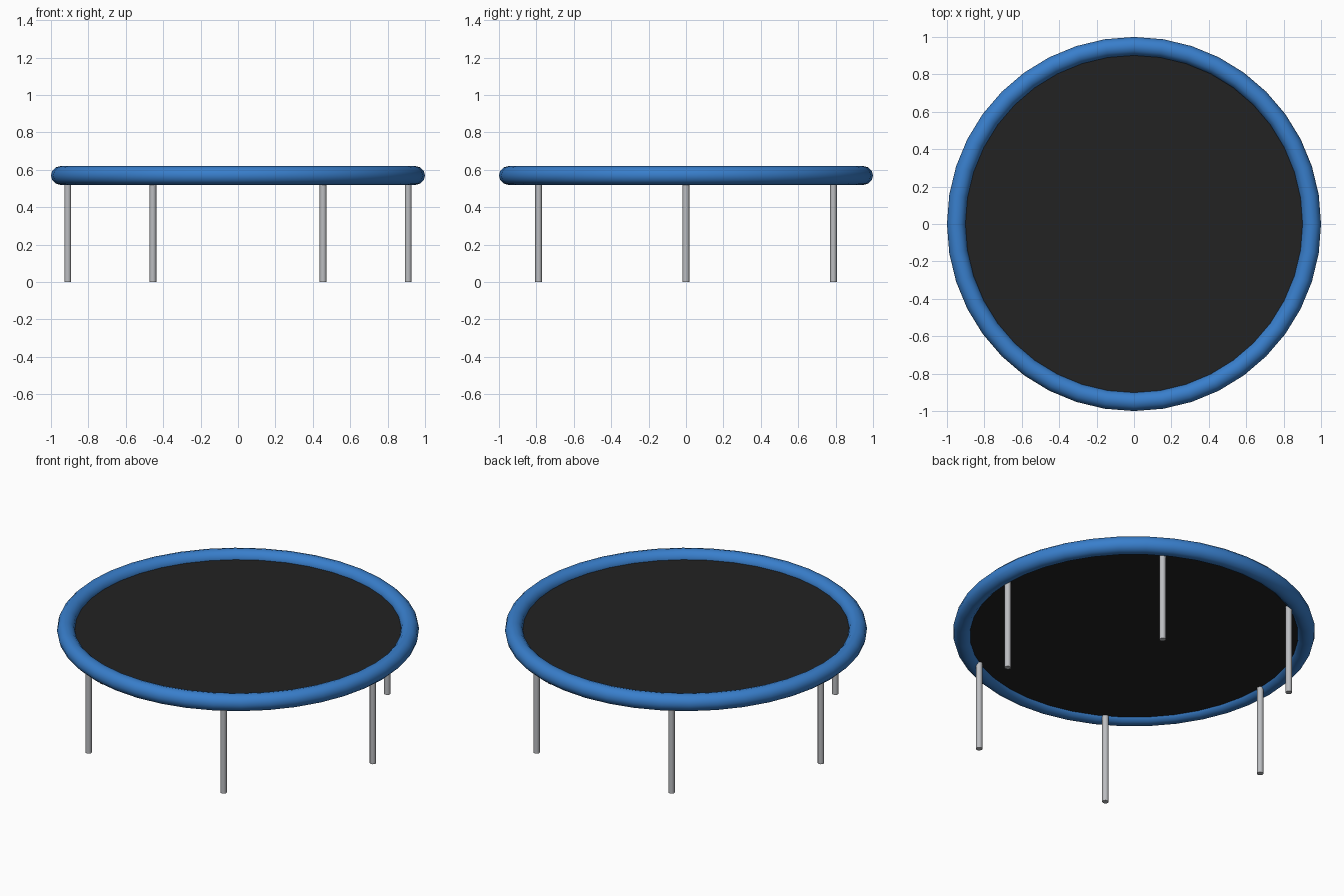
import bpy, math

if "Cube" in bpy.data.objects:
    bpy.data.objects.remove(bpy.data.objects["Cube"])

def material(name, rgb):
    m = bpy.data.materials.new(name)
    m.diffuse_color = (*rgb, 1)
    m.use_nodes = True
    m.node_tree.nodes["Principled BSDF"].inputs["Base Color"].default_value = m.diffuse_color
    return m

blue = material("blue padding", (0.04, 0.21, 0.60))
black = material("black mat", (0.016, 0.016, 0.016))
steel = material("grey steel", (0.50, 0.51, 0.53))

def finish(name, mat, angle=40):
    ob = bpy.context.object
    ob.name = name
    ob.data.materials.append(mat)
    bpy.ops.object.shade_smooth_by_angle(angle=math.radians(angle))

# padded rim
bpy.ops.mesh.primitive_torus_add(major_segments=40, minor_segments=12,
    major_radius=0.95, minor_radius=0.05, location=(0, 0, 0.57))
finish("padded_rim", blue)

# jumping mat
bpy.ops.mesh.primitive_cylinder_add(vertices=40, radius=0.91, depth=0.03,
    location=(0, 0, 0.56))
finish("jumping_mat", black)

# six legs
for i in range(6):
    a = math.radians(60 * i)
    bpy.ops.mesh.primitive_cylinder_add(vertices=12, radius=0.018, depth=0.55,
        location=(0.91 * math.cos(a), 0.91 * math.sin(a), 0.275))
    finish(f"leg_{i + 1}", steel)
